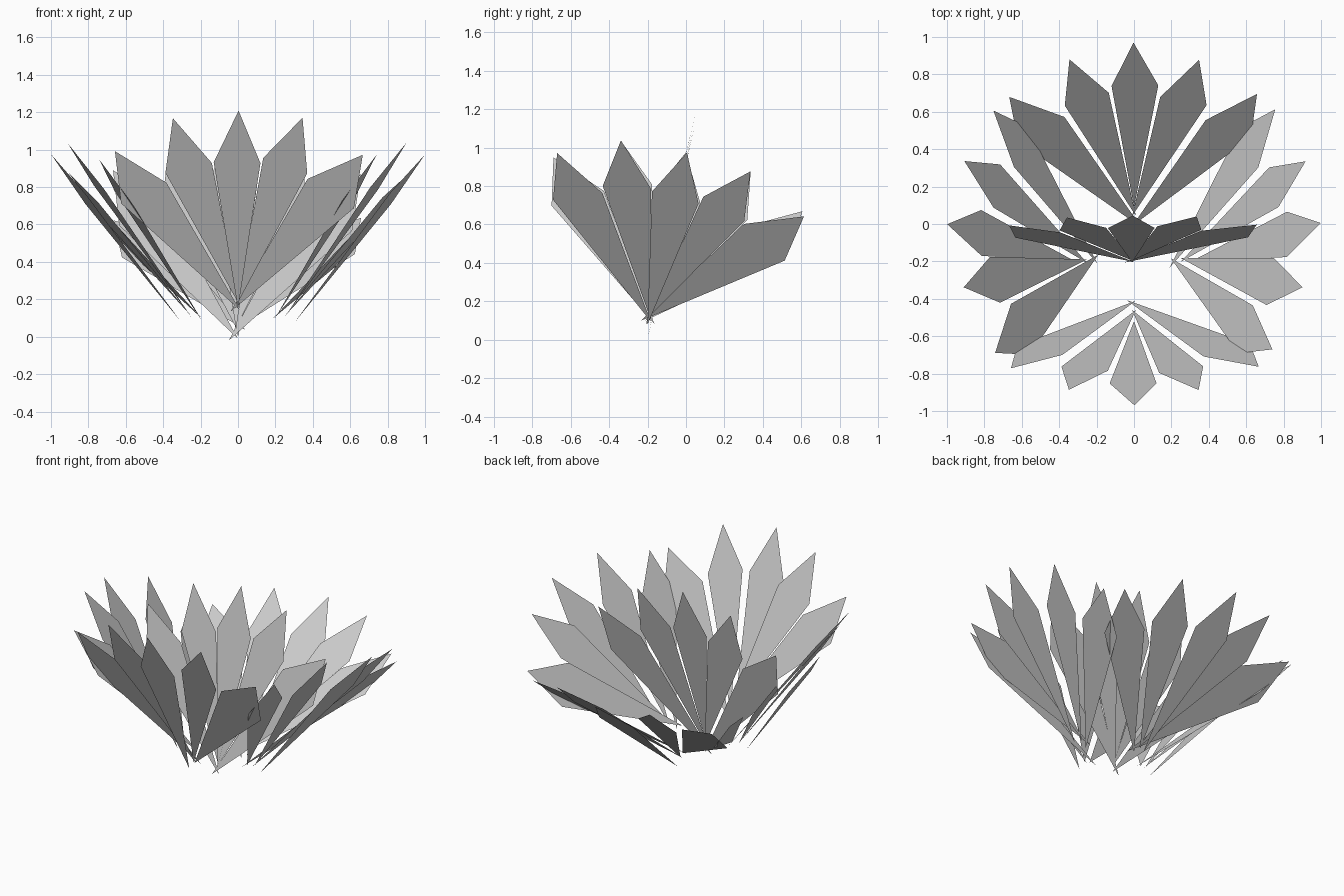
import bpy
import bmesh
from mathutils import Vector

cube = bpy.data.objects.get("Cube")
if cube:
    bpy.data.objects.remove(cube)

# Single plain grey for every petal
grey = bpy.data.materials.new("petal_grey")
grey.use_nodes = True
colour = (0.6, 0.6, 0.6, 1)
grey.diffuse_color = colour
grey.node_tree.nodes["Principled BSDF"].inputs["Base Color"].default_value = colour

# Flat kites in the plane of a fan: inward step, then base, shoulder, tip, shoulder
PETALS = {
    "outer_left": (0.098, [(0.01, -0.05), (-0.383, 0.69), (-0.658, 0.873), (-0.625, 0.57)]),
    "mid_left": (0.061, [(0.01, -0.01), (-0.14, 0.82), (-0.348, 1.08), (-0.388, 0.763)]),
    "centre": (0, [(0, 0), (0.12, 0.845), (0.003, 1.15), (-0.13, 0.85)]),
    "mid_right": (0.061, [(-0.01, -0.01), (0.37, 0.76), (0.345, 1.083), (0.135, 0.85)]),
    "outer_right": (0.098, [(-0.04, -0.06), (0.62, 0.542), (0.667, 0.852), (0.372, 0.712)]),
}


def make_fan(name, base, along, across, step=1.0):
    """Five stepped petals lying in parallel planes."""
    along = Vector(along).normalized()
    across = Vector(across)
    across = (across - along * across.dot(along)).normalized()
    inward = along.cross(across)
    for petal, (depth, outline) in PETALS.items():
        bm = bmesh.new()
        bm.faces.new([bm.verts.new(Vector(base) + across * u + along * v
                                   + inward * depth * step) for u, v in outline])
        mesh = bpy.data.meshes.new(f"{name}_{petal}_petal")
        bm.to_mesh(mesh)
        bm.free()
        mesh.materials.append(grey)
        bpy.context.collection.objects.link(bpy.data.objects.new(mesh.name, mesh))


# Four fans leaning outwards
make_fan("front", (0, -0.52, 0.15), (0, -0.391, 0.92), (1, 0, 0))
make_fan("back", (0, 0.09, 0), (0, 0.766, 0.643), (-1, 0, 0))
make_fan("left", (0.305, -0.2, 0.08), (0.604, 0.176, 0.778), (0.021, 0.973, -0.237))
make_fan("right", (-0.305, -0.205, 0.08), (-0.604, 0.18, 0.778), (-0.006, -0.971, 0.227))

# Nearly upright inner fan, almost flat
make_fan("inner", (-0.01, -0.205, 0.04), (0, 0.217, 0.976), (1, 0, -0.03), step=0.13)
